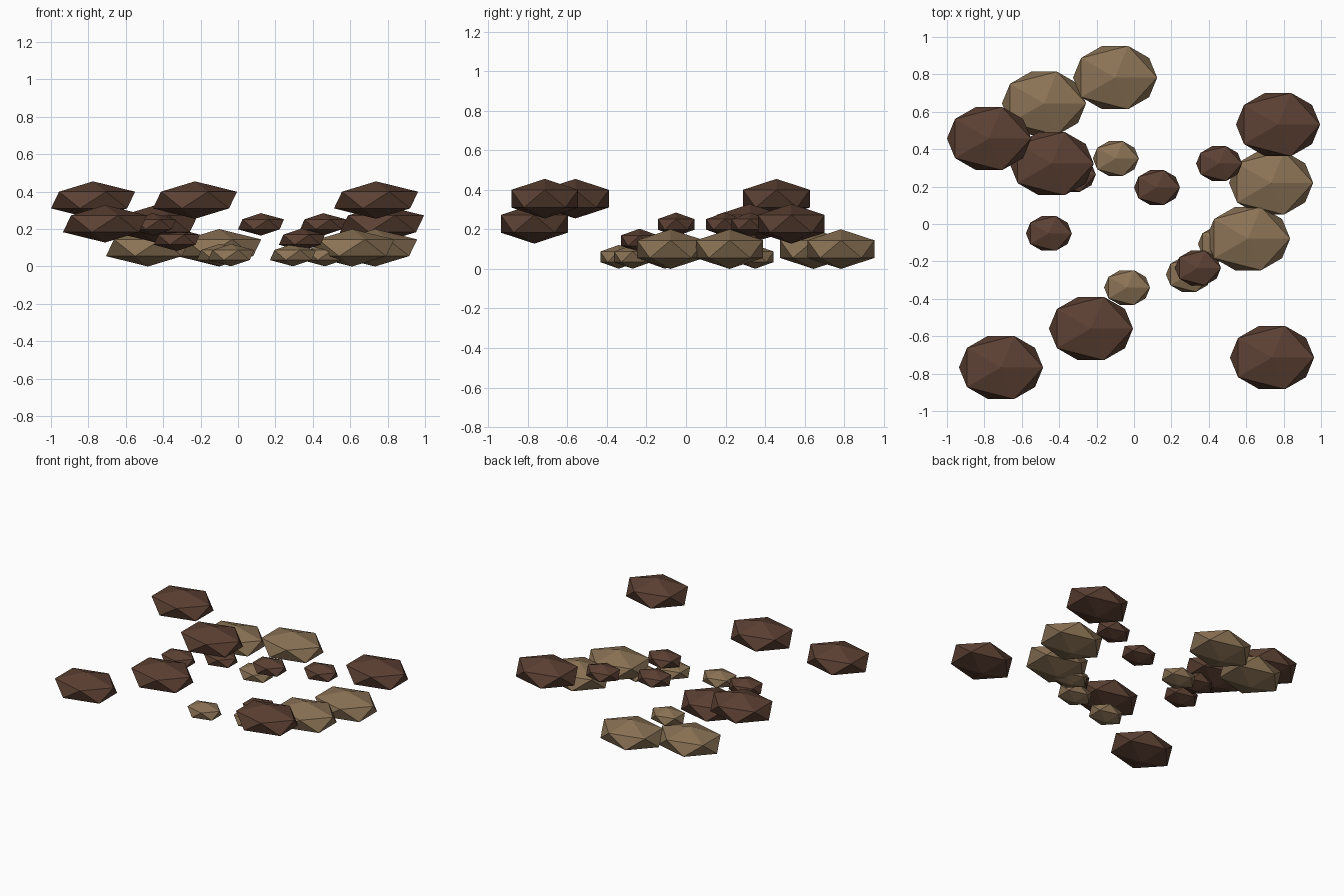
import bpy

if "Cube" in bpy.data.objects:
    bpy.data.objects.remove(bpy.data.objects["Cube"])


def material(name, rgb):
    m = bpy.data.materials.new(name)
    m.diffuse_color = (*rgb, 1.0)
    m.use_nodes = True
    m.node_tree.nodes["Principled BSDF"].inputs["Base Color"].default_value = m.diffuse_color
    return m


LIGHT = material("light brown", (0.258, 0.171, 0.091))
DARK = material("dark brown", (0.107, 0.0513, 0.0331))

LARGE = (0.2515, 0.199, 0.1)
SMALL = (0.1375, 0.109, 0.06)


# Each rock is a flattened 20-sided stone
def rock(name, centre, size, mat):
    bpy.ops.mesh.primitive_ico_sphere_add(subdivisions=1, radius=1, location=centre)
    ob = bpy.context.object
    ob.name = name
    ob.scale = size
    bpy.ops.object.transform_apply(location=False, rotation=False, scale=True)
    ob.data.materials.append(mat)


# name, size, colour, height of centre, positions in plan
groups = [
    ("large_ground_rock", LARGE, LIGHT, 0.1,
     [(-0.481, 0.645), (-0.101, 0.783), (0.733, 0.22), (0.61, -0.078)]),
    ("large_middle_rock", LARGE, DARK, 0.228,
     [(-0.44, 0.323), (0.77, 0.532), (-0.711, -0.767)]),
    ("large_upper_rock", LARGE, DARK, 0.355,
     [(-0.775, 0.457), (-0.23, -0.559), (0.738, -0.714)]),
    ("small_ground_rock", SMALL, LIGHT, 0.061,
     [(-0.097, 0.35), (-0.037, -0.34), (0.294, -0.27), (0.465, -0.107)]),
    ("small_middle_rock", SMALL, DARK, 0.143,
     [(-0.327, 0.265), (0.342, -0.235)]),
    ("small_upper_rock", SMALL, DARK, 0.225,
     [(-0.455, -0.05), (0.123, 0.195), (0.455, 0.323)]),
]

for name, size, mat, z, spots in groups:
    for i, (x, y) in enumerate(spots, 1):
        rock(f"{name}_{i}", (x, y, z), size, mat)
